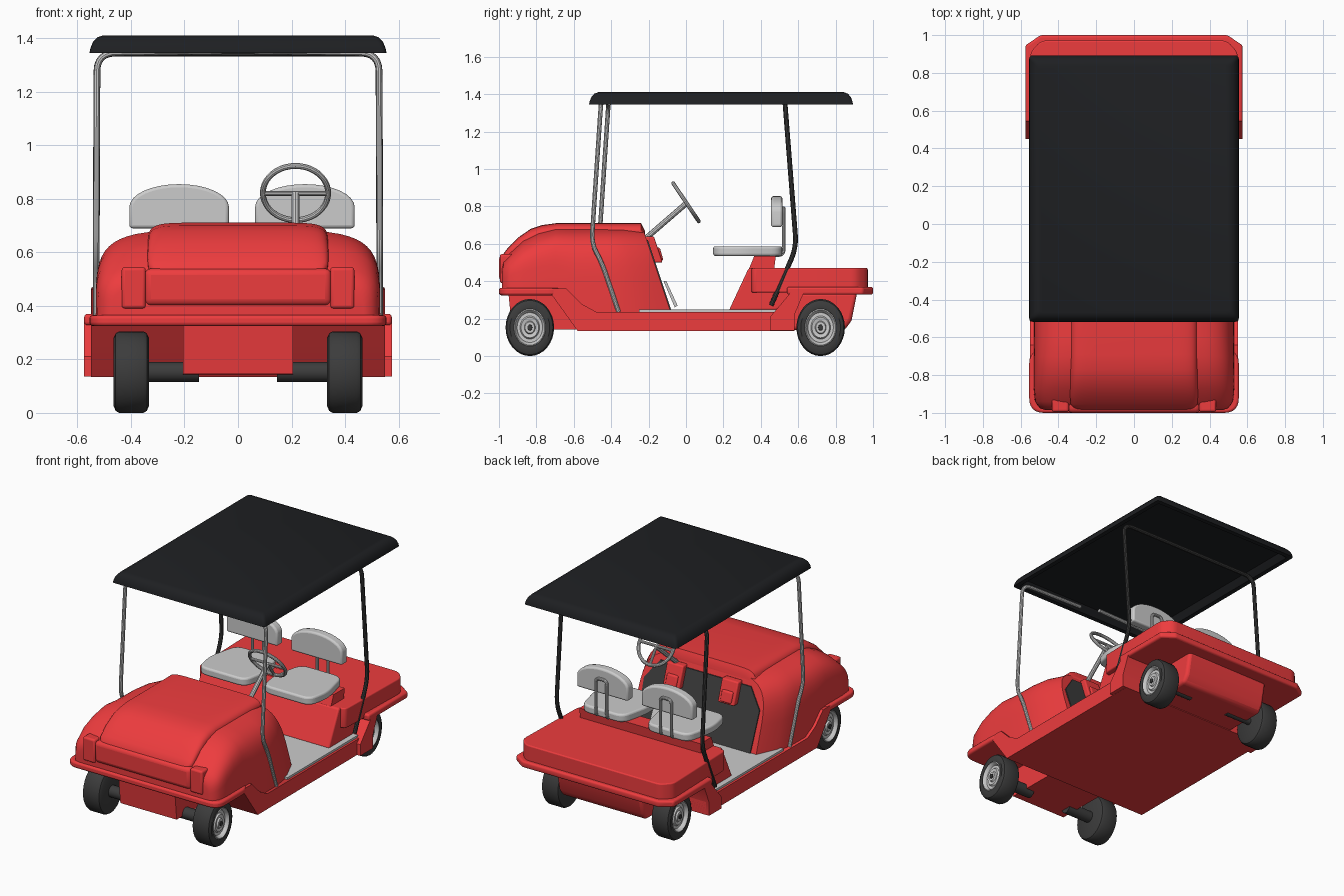
import bpy, bmesh, math
from mathutils import Vector

if "Cube" in bpy.data.objects:
    bpy.data.objects.remove(bpy.data.objects["Cube"])


def material(name, r, g, b):
    m = bpy.data.materials.new(name)
    m.diffuse_color = (r, g, b, 1)
    m.use_nodes = True
    m.node_tree.nodes["Principled BSDF"].inputs["Base Color"].default_value = m.diffuse_color
    return m


RED = material("red_paint", 0.85, 0.045, 0.048)
BLACK = material("roof_black", 0.013, 0.014, 0.016)
DARK = material("dark_grey", 0.045, 0.045, 0.045)


def finish(ob, mat=None, bevel=0, segs=3, angle=35):
    if mat:
        ob.data.materials.append(mat)
    if bevel:
        b = ob.modifiers.new("bevel", 'BEVEL')
        b.width, b.segments, b.limit_method = bevel, segs, 'ANGLE'
    bpy.ops.object.select_all(action='DESELECT')
    ob.select_set(True)
    bpy.context.view_layer.objects.active = ob
    bpy.ops.object.shade_smooth_by_angle(angle=math.radians(angle))
    return ob


def mesh(name, verts, faces, mat=None, **kw):
    me = bpy.data.meshes.new(name)
    me.from_pydata([tuple(v) for v in verts], [], faces)
    bm = bmesh.new()
    bm.from_mesh(me)
    bmesh.ops.remove_doubles(bm, verts=bm.verts, dist=1e-5)
    bmesh.ops.recalc_face_normals(bm, faces=bm.faces)
    bm.to_mesh(me)
    bm.free()
    ob = bpy.data.objects.new(name, me)
    bpy.context.collection.objects.link(ob)
    return finish(ob, mat, **kw)


def loft(name, rings, mat=None, caps=True, **kw):
    n = len(rings[0])
    verts = [v for r in rings for v in r]
    faces = [(i * n + j, i * n + (j + 1) % n, (i + 1) * n + (j + 1) % n, (i + 1) * n + j)
             for i in range(len(rings) - 1) for j in range(n)]
    if caps:
        faces += [tuple(range(n)), tuple(range(len(verts) - n, len(verts)))]
    return mesh(name, verts, faces, mat, **kw)


def prism(name, pts, axis, a, b, mat=None, **kw):
    """Extrude a 2D outline along x (pts y,z), y (pts x,z) or z (pts x,y)."""
    put = {'x': lambda p, t: (t, p[0], p[1]), 'y': lambda p, t: (p[0], t, p[1]),
           'z': lambda p, t: (p[0], p[1], t)}[axis]
    return loft(name, [[put(p, t) for p in pts] for t in (a, b)], mat, **kw)


def box(name, x0, x1, y0, y1, z0, z1, mat=None, **kw):
    return prism(name, [(x0, y0), (x1, y0), (x1, y1), (x0, y1)], 'z', z0, z1, mat, **kw)


def rounded(pts, r, closed=False, k=6):
    """Replace corners of a path by arcs."""
    out, n = [], len(pts)
    P = [Vector(p) for p in pts]
    for i, p in enumerate(P):
        if not closed and i in (0, n - 1):
            out.append(p)
            continue
        d0, d1 = P[i - 1] - p, P[(i + 1) % n] - p
        a = p + d0.normalized() * min(r, d0.length * 0.49)
        b = p + d1.normalized() * min(r, d1.length * 0.49)
        out += [a * (1 - t) ** 2 + p * 2 * t * (1 - t) + b * t * t for t in [j / k for j in range(k + 1)]]
    return out


def pipe(name, pts, r, mat=None, bend=0.05, n=10):
    P = rounded(pts, bend)
    rings, ref = [], None
    for i, p in enumerate(P):
        t = (P[min(i + 1, len(P) - 1)] - P[max(i - 1, 0)]).normalized()
        ref = t.orthogonal() if ref is None else ref - t * ref.dot(t)
        ref.normalize()
        s = t.cross(ref)
        rings.append([p + (ref * math.cos(2 * math.pi * j / n) + s * math.sin(2 * math.pi * j / n)) * r
                      for j in range(n)])
    return loft(name, rings, mat)


def lathe(name, prof, loc, mat=None, sx=1, n=32):
    """Revolve (x, radius) around x; the wheels are slightly taller than long."""
    rings = [[(loc[0] + sx * x, loc[1] + 0.85 * r * math.cos(2 * math.pi * j / n),
               loc[2] + r * math.sin(2 * math.pi * j / n)) for j in range(n)] for x, r in prof]
    return loft(name, rings, mat)


def arch(y, w, zt, zb, shear=0, e=5.0, n=28):
    """Rounded arch section of the cowl; shear leans the section back."""
    ring = []
    for j in range(n + 1):
        a = math.pi * j / n
        x = w * math.copysign(abs(math.cos(a)) ** (2 / e), math.cos(a))
        z = zb + (zt - zb) * max(0, math.sin(a)) ** (2 / e)
        ring.append((x, y + shear * (zt - z), z))
    return ring


# Front cowl and raised hood
loft("front_cowl", [arch(*s) for s in [
    (-0.985, 0.47, 0.49, 0.34), (-0.975, 0.50, 0.525, 0.34), (-0.94, 0.525, 0.555, 0.34),
    (-0.87, 0.532, 0.62, 0.34), (-0.79, 0.532, 0.66, 0.34), (-0.70, 0.532, 0.683, 0.33),
    (-0.60, 0.532, 0.685, 0.24, 0.05), (-0.44, 0.53, 0.685, 0.23, 0.2), (-0.34, 0.51, 0.685, 0.23, 0.28),
    (-0.23, 0.45, 0.68, 0.23, 0.333)]], RED, angle=45)
loft("hood", [arch(y, w, z, 0.5, 0, 9) for y, w, z in [
    (-0.985, 0.31, 0.535), (-0.955, 0.335, 0.575), (-0.9, 0.34, 0.632), (-0.83, 0.34, 0.68),
    (-0.77, 0.34, 0.7), (-0.69, 0.34, 0.711), (-0.24, 0.34, 0.711), (-0.22, 0.33, 0.67)]], RED, angle=45)
box("nose_band", -0.35, 0.35, -1.0, -0.92, 0.40, 0.54, RED, bevel=0.025)
for s in (-1, 1):
    box("headlight_housing", s * 0.345, s * 0.435, -0.995, -0.9, 0.39, 0.545, RED, bevel=0.012)
lip = [(-0.555, -0.66), (-0.555, -1.0), (0.555, -1.0), (0.555, -0.66)]
prism("front_lip", rounded(lip, 0.08, True), 'z', 0.325, 0.365, RED, bevel=0.012)

# Lower tub, axle boxes and floor
prism("tub", [(-0.74, 0.36), (-0.72, 0.33), (-0.58, 0.135), (0.58, 0.135), (0.58, 0.34), (0.5, 0.236),
              (-0.48, 0.236), (-0.56, 0.28), (-0.64, 0.36)], 'x', -0.55, 0.55, RED)
prism("front_axle_box", [(-0.95, 0.34), (-0.93, 0.145), (-0.5, 0.14), (-0.5, 0.34)], 'x', -0.205, 0.205, RED)
prism("rear_axle_box", [(0.5, 0.14), (0.85, 0.14), (0.885, 0.19), (0.915, 0.34), (0.5, 0.34)],
      'x', -0.31, 0.31, RED, bevel=0.02)
prism("rear_skirt", [(0.45, 0.136), (0.58, 0.136), (0.58, 0.22), (0.63, 0.34), (0.56, 0.34), (0.45, 0.21)],
      'x', -0.575, 0.575, RED)
box("floor", -0.535, 0.535, -0.25, 0.5, 0.232, 0.25)

# Seat base and rear deck
prism("seat_base", [(0.23, 0.245), (0.335, 0.47), (0.6, 0.47), (0.6, 0.3), (0.48, 0.245)],
      'x', -0.5, 0.5, RED, bevel=0.01)
prism("seat_riser", [(0.33, 0.45), (0.365, 0.535), (0.48, 0.535), (0.47, 0.45)], 'x', -0.44, 0.44, RED)
deck = [(-0.535, 0.35), (0.535, 0.35), (0.55, 0.91), (0.49, 0.972), (-0.49, 0.972), (-0.55, 0.91)]
prism("rear_deck", rounded(deck, 0.03, True, 3), 'z', 0.34, 0.47, RED, bevel=0.025)
rim = [(-0.575, 0.54), (0.575, 0.54), (0.575, 0.945), (0.495, 1.0), (-0.495, 1.0), (-0.575, 0.945)]
prism("rear_lip", rim, 'z', 0.328, 0.37, RED, bevel=0.012)


# Dashboard panel with two pockets
def dash_y(z):
    return -0.23 + 0.333 * (0.68 - z)


outline = [(-0.41, 0.245), (0.41, 0.245), (0.42, 0.5), (0.33, 0.62), (-0.33, 0.62), (-0.42, 0.5)]
loft("dash_panel", [[(x, dash_y(z) + d, z) for x, z in outline] for d in (-0.005, 0.007)], DARK)
for s in (-1, 1):
    prism("dash_pocket", [(-0.22, 0.64), (-0.172, 0.64), (-0.125, 0.5), (-0.18, 0.5)],
          'x', s * 0.2 - 0.06, s * 0.2 + 0.06, RED, bevel=0.008)
    prism("pocket_flap", [(-0.18, 0.58), (-0.14, 0.58), (-0.12, 0.51), (-0.16, 0.51)],
          'x', s * 0.2 - 0.04, s * 0.2 + 0.04, RED, bevel=0.01)

# Steering wheel, column and pedals
bpy.ops.mesh.primitive_torus_add(major_radius=0.122, minor_radius=0.011, major_segments=40, minor_segments=10,
                                 location=(0.215, 0.0, 0.822), rotation=(math.radians(-56), 0, 0))
wheel = bpy.context.object
wheel.name = "steering_wheel"
finish(wheel)
pipe("steering_column", [(0.215, 0.0, 0.815), (0.215, -0.22, 0.625)], 0.015)
pipe("steering_spoke", [(0.095, 0.0, 0.82), (0.335, 0.0, 0.82)], 0.009)
pipe("steering_lower_spoke", [(0.215, 0.0, 0.82), (0.215, 0.066, 0.724)], 0.009)
for x in (0.14, 0.27):
    prism("pedal", [(-0.12, 0.4), (-0.105, 0.4), (-0.045, 0.27), (-0.06, 0.26)], 'x', x - 0.03, x + 0.03)

# Seats
for cx in (-0.22, 0.25):
    pan = [(cx - 0.17, 0.145), (cx + 0.17, 0.145), (cx + 0.2, 0.3), (cx + 0.15, 0.515),
           (cx - 0.15, 0.515), (cx - 0.2, 0.3)]
    prism("seat_cushion", rounded(pan, 0.06, True), 'z', 0.535, 0.587, bevel=0.012)
    back = [(cx - 0.186, 0.69), (cx + 0.186, 0.69)] + [
        (cx + 0.186 * math.cos(math.pi * j / 16), 0.77 + 0.085 * math.sin(math.pi * j / 16)) for j in range(17)]
    prism("seat_back", back, 'y', 0.455, 0.515, bevel=0.012)
    pipe("seat_back_bracket", [(cx - 0.04, 0.44, 0.54), (cx - 0.04, 0.522, 0.54), (cx - 0.04, 0.522, 0.79),
                               (cx + 0.04, 0.522, 0.79), (cx + 0.04, 0.522, 0.54), (cx + 0.04, 0.44, 0.54)],
         0.01, bend=0.03)

# Roof: a hollow shell with rounded rim
levels = [(0.03, 1.345), (0, 1.345), (0.003, 1.362), (0.012, 1.385), (0.028, 1.403), (0.05, 1.411)]
rings = []
for d, z in [(0.06, 1.385)] + levels:
    c = [(-0.555 + d, -0.518 + d), (0.555 - d, -0.518 + d), (0.555 - d, 0.893 - d), (-0.555 + d, 0.893 - d)]
    rings.append([(p.x, p.y, z) for p in rounded(c, 0.02, True, 3)])
loft("roof", rings, BLACK)

# Roof posts; the left front post sits slightly further back
for s, dy in ((1, 0), (-1, 0.04)):
    pipe("front_post", [(s * 0.53, -0.36 + dy, 0.235), (s * 0.53, -0.45 + dy, 0.5), (s * 0.53, -0.505 + dy, 0.6),
                        (s * 0.527, -0.455 + dy, 1.345), (s * 0.06, -0.45 + dy, 1.352)], 0.012, bend=0.07)
half = [(0.53, 0.455, 0.27), (0.53, 0.59, 0.58), (0.527, 0.53, 1.345)]
pipe("rear_hoop", half + [(-x, y, z) for x, y, z in reversed(half)], 0.013, DARK, bend=0.07)

# Wheels and axles
tyre = [(-0.067, 0.0), (-0.067, 0.125), (-0.058, 0.145), (-0.045, 0.1525), (0.045, 0.1525), (0.058, 0.145),
        (0.067, 0.125), (0.064, 0.1), (0.04, 0.095), (0.035, 0.0)]
rimp = [(0.03, 0.0), (0.03, 0.098), (0.062, 0.1), (0.066, 0.094), (0.056, 0.085), (0.044, 0.08), (0.044, 0.062),
        (0.054, 0.055), (0.05, 0.035), (0.06, 0.03), (0.06, 0.0)]
for y in (-0.835, 0.72):
    for s in (-1, 1):
        c = (s * 0.399, y, 0.1525)
        lathe("tyre", tyre, c, DARK, s)
        lathe("wheel_rim", rimp, c, None, s)
        lathe("hub_cap", [(0.05, 0.0), (0.05, 0.017), (0.066, 0.015), (0.066, 0.0)], c, DARK, s, 16)
        r = 0.038 if y < 0 else 0.022
        pipe("axle", [(s * 0.145, y, 0.153), (s * 0.36, y, 0.153)], r, DARK, n=16)
